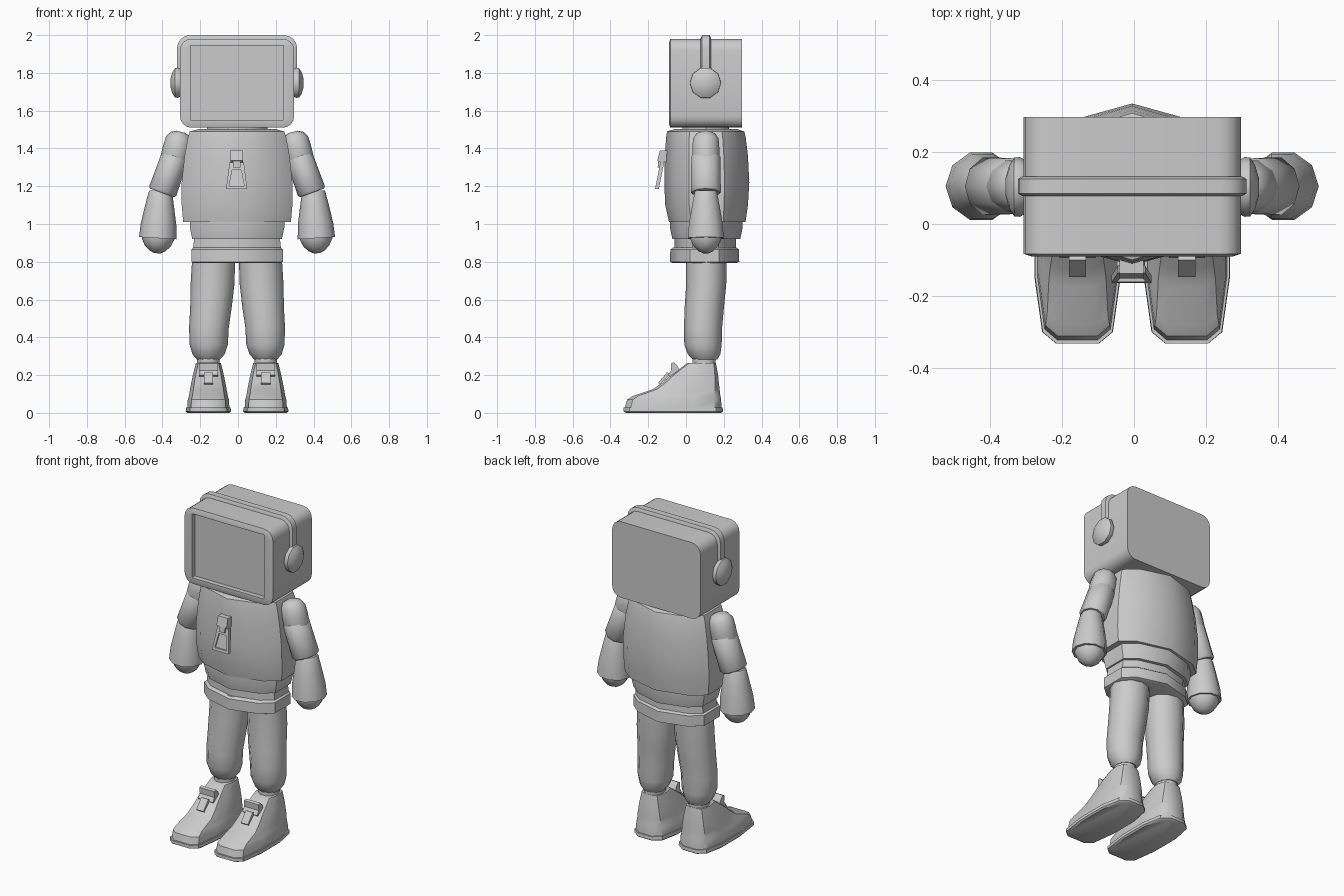
import bpy
from math import sin, cos, pi, radians
from mathutils import Vector as V

if "Cube" in bpy.data.objects:
    bpy.data.objects.remove(bpy.data.objects["Cube"])

X0 = -0.005   # symmetry plane


def loft(name, rings, angle=40):
    """Skin a list of equal-length rings and cap both ends."""
    n = len(rings[0])
    verts = [p for r in rings for p in r]
    faces = [list(range(n)), list(range(len(verts) - n, len(verts)))]
    for k in range(len(rings) - 1):
        for i in range(n):
            j = (i + 1) % n
            faces.append([k*n + i, k*n + j, (k+1)*n + j, (k+1)*n + i])
    me = bpy.data.meshes.new(name)
    me.from_pydata(verts, [], faces)
    import bmesh
    bm = bmesh.new()
    bm.from_mesh(me)
    bmesh.ops.recalc_face_normals(bm, faces=bm.faces)
    bm.to_mesh(me)
    bm.free()
    ob = bpy.data.objects.new(name, me)
    bpy.context.collection.objects.link(ob)
    me.shade_smooth()
    me.set_sharp_from_angle(angle=radians(angle))
    return ob


def ring(c, u, v, n=10):
    return [V(c) + V(u)*cos(2*pi*i/n) + V(v)*sin(2*pi*i/n) for i in range(n)]


def round_rect(hx, z0, z1, r, y, seg=4):
    pts = []
    for k, (sx, top) in enumerate([(1, 1), (-1, 1), (-1, 0), (1, 0)]):
        cx, cz = sx*(hx - r), (z1 - r if top else z0 + r)
        for i in range(seg + 1):
            a = pi/2*(k + i/seg)
            pts.append(V((X0 + cx + r*cos(a), y, cz + r*sin(a))))
    return pts


HALF = [(0, 1), (.72, .74), (1, .42), (1, -.42), (.72, -.74), (0, -1)]
BODY = HALF + [(-x, y) for x, y in HALF[-2:0:-1]]


def body(name, rows):
    """Rows: z, half width, front y, back y."""
    loft(name, [[V((X0 + hx*x, (f+b)/2 + (b-f)/2*y, z)) for x, y in BODY]
                for z, hx, f, b in rows])


def limb(name, s, p0, p1, prof, depth=1.0):
    """Tapered limb in the xz plane. Profile: fraction along, radius."""
    a, b = V((p0[0], .105, p0[1])), V((p1[0], .105, p1[1]))
    d = (b - a).normalized()
    u = V((d.z, 0, -d.x))
    rings = [ring(a.lerp(b, t), u*r, V((0, r*depth, 0))) for t, r in prof]
    loft(name, [[V((X0 + s*p.x, p.y, p.z)) for p in r] for r in rings])


def prism(name, cx, hw, yz):
    """Side profile extruded across x."""
    return loft(name, [[V((x, y, z)) for y, z in yz] for x in (cx - hw, cx + hw)], 30)


# Monitor head with recessed screen
loft("head", [round_rect(.302, 1.51, 1.98, .06, .297),
              round_rect(.302, 1.51, 1.98, .06, -.083),
              round_rect(.28, 1.53, 1.96, .045, -.09),
              round_rect(.246, 1.55, 1.946, .004, -.09),
              round_rect(.246, 1.55, 1.946, .004, -.06)])

# Headband
loft("headband", [round_rect(.306, 1.72, 1.985, .06, .078),
                  round_rect(.318, 1.72, 2.0, .07, .085),
                  round_rect(.318, 1.72, 2.0, .07, .125),
                  round_rect(.306, 1.72, 1.985, .06, .132)])

# Torso, waist and belt
loft("neck", [ring((X0, .105, z), (.16, 0, 0), (0, .13, 0)) for z in (1.48, 1.53)])
body("torso", [(1.01, .285, -.09, .315), (1.1, .293, -.11, .328), (1.22, .293, -.115, .335),
               (1.36, .278, -.112, .328), (1.46, .26, -.105, .316), (1.49, .25, -.1, .308),
               (1.503, .2, -.06, .27)])
body("waist", [(1.03, .25, -.085, .3), (.98, .25, -.085, .3), (.92, .237, -.072, .287)])
body("waist_lower", [(.94, .225, -.06, .265), (.85, .235, -.06, .265)])
body("belt", [(.875, .23, -.07, .265), (.865, .242, -.083, .28),
              (.80, .242, -.085, .282), (.793, .23, -.07, .265)])

# Zipper pull on the chest
prism("zip_clip", X0 - .002, .034, [(-.1, 1.39), (-.138, 1.39), (-.152, 1.335), (-.13, 1.325), (-.1, 1.33)])
prism("zip_link", X0 - .002, .02, [(-.125, 1.35), (-.145, 1.35), (-.15, 1.3), (-.13, 1.3)])


def pull(wt, wb, zt, zb, off):
    y = lambda z: -.135 - (1.33 - z)*.2 + off
    return [V((X0 - .002 + x, y(z), z)) for x, z in [(-wt, zt), (wt, zt), (wb, zb), (-wb, zb)]]


loft("zip_pull", [pull(.038, .056, 1.325, 1.185, .02), pull(.038, .056, 1.325, 1.185, 0),
                  pull(.024, .04, 1.285, 1.2, 0), pull(.024, .04, 1.285, 1.2, .01)], 30)

# Plan outline of a shoe: half width fraction, front to back fraction
SIDE = [(.5, 0), (.82, .06), (1, .35), (1, .7), (.8, .93), (.4, 1)]
SHOE = SIDE + [(-x, t) for x, t in reversed(SIDE)]


def shoe(name, cx, rows):
    loft(name, [[V((cx + hw*x, f + (b - f)*t, z)) for x, t in SHOE]
                for z, hw, f, b in rows])


for s, side in ((1, "left"), (-1, "right")):
    # Earphone
    loft("earphone_" + side, [ring((X0 + s*x, .103, 1.747), (0, r, 0), (0, 0, r))
                              for x, r in [(.29, .07), (.312, .083), (.328, .082),
                                           (.342, .06), (.352, .025)]])
    # Arm
    limb("upper_arm_" + side, s, (.297, 1.488), (.345, 1.29),
         [(0, .025), (.06, .052), (.2, .071), (.45, .075), (.75, .075), (1, .06)])
    limb("sleeve_" + side, s, (.327, 1.36), (.397, 1.165),
         [(0, .066), (.05, .073), (.95, .076), (1, .068)], 1.1)
    limb("hand_" + side, s, (.405, 1.175), (.42, .925),
         [(0, .058), (.04, .063), (.35, .078), (.7, .094), (1, .099)])
    limb("fist_" + side, s, (.416, .97), (.422, .845),
         [(0, .088), (.4, .086), (.7, .068), (.9, .042), (1, .016)])
    # Leg and ankle
    loft("leg_" + side, [ring((X0 + s*x, y, z), (rx, 0, 0), (0, ry, 0), 12)
                         for z, x, y, rx, ry in [
                             (.81, .124, .108, .114, .108), (.68, .13, .107, .116, .106),
                             (.56, .138, .097, .11, .104), (.45, .149, .09, .105, .101),
                             (.36, .15, .09, .101, .099), (.31, .151, .096, .085, .086),
                             (.282, .152, .1, .06, .065)]])
    cx = X0 + s*.152
    loft("ankle_" + side, [ring((cx, .095, z), (.06, 0, 0), (0, .065, 0))
                           for z in (.3, .23)])
    # Shoe
    shoe("sole_" + side, cx, [(0, .112, -.315, .185), (.008, .12, -.332, .196),
                              (.028, .118, -.332, .194)])
    shoe("shoe_" + side, cx, [(.02, .112, -.325, .188), (.07, .109, -.312, .186),
                              (.09, .103, -.28, .182), (.125, .097, -.175, .178),
                              (.16, .09, -.125, .174), (.2, .082, -.08, .17),
                              (.265, .066, .01, .158)])
    # Tongue tab and buckle
    prism("shoe_tongue_" + side, cx, .05,
          [(.01, .2), (-.025, .2), (-.045, .25), (-.065, .268), (-.08, .262),
           (-.078, .225), (-.095, .2), (-.06, .17), (.01, .17)])
    prism("shoe_buckle_" + side, cx, .024,
          [(-.14, .15), (-.148, .158), (-.1, .215), (-.08, .205)])
